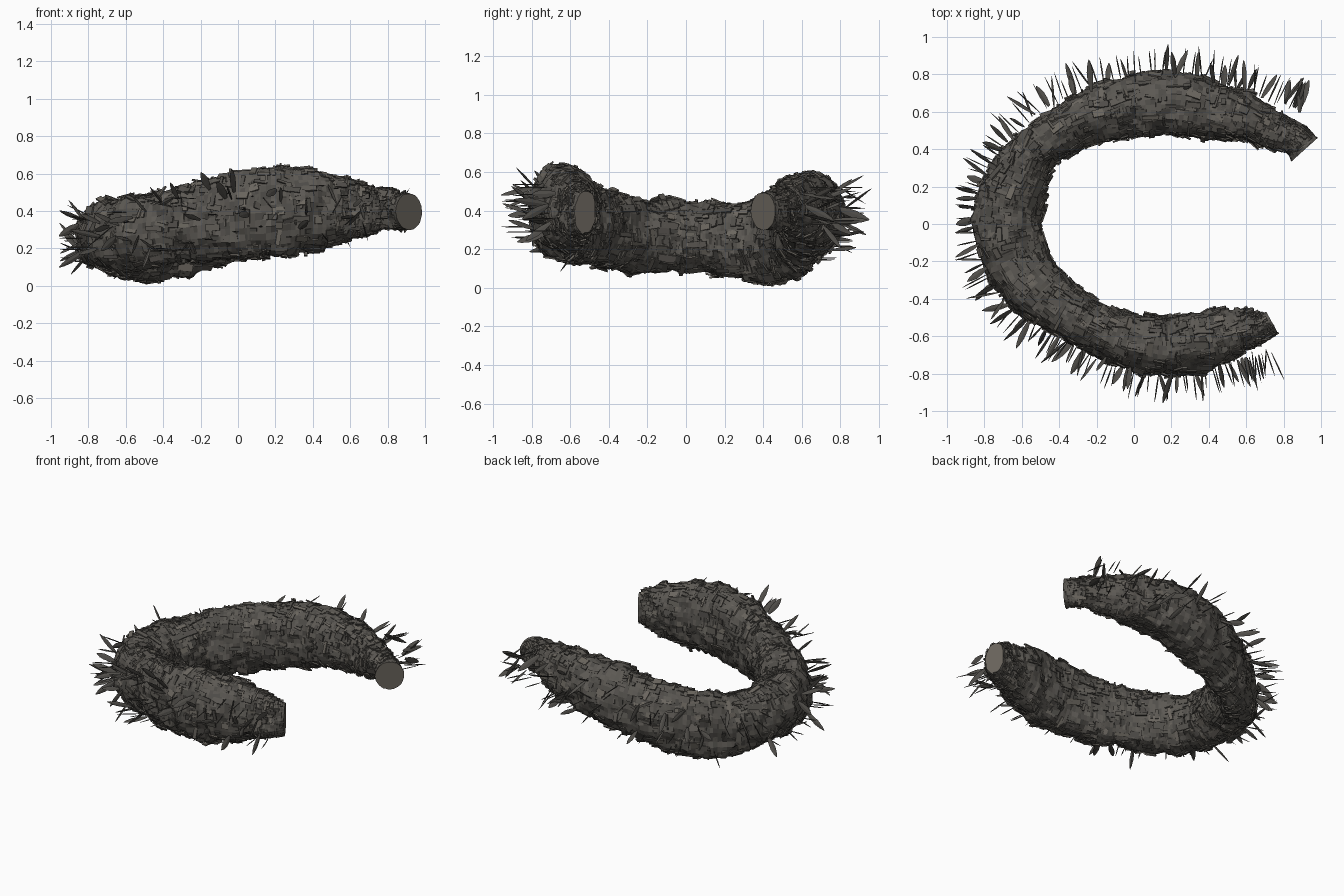
import bpy, bmesh, math, random
from mathutils import Vector, Matrix, noise

if "Cube" in bpy.data.objects:
    bpy.data.objects.remove(bpy.data.objects["Cube"])

random.seed(7)

# Path stations: x, y, centre height, half width, half height
STATIONS = [
    (.915, .40, .395, .096, .095), (.865, .455, .40, .08, .09), (.79, .49, .41, .08, .10),
    (.62, .56, .42, .115, .135),
    (.42, .605, .41, .15, .165), (.17, .64, .39, .167, .20), (-.10, .61, .335, .155, .22),
    (-.33, .525, .275, .13, .22), (-.53, .39, .24, .125, .215), (-.635, .20, .25, .17, .18),
    (-.68, 0, .265, .178, .175), (-.615, -.22, .27, .17, .185), (-.465, -.395, .30, .155, .19),
    (-.28, -.51, .33, .13, .20), (-.10, -.60, .365, .14, .22), (.13, -.65, .39, .15, .235),
    (.35, -.63, .41, .155, .22), (.55, -.575, .40, .115, .165), (.67, -.555, .395, .08, .12),
    (.735, -.52, .39, .06, .105)]
P = [Vector(s) for s in STATIONS]
LAST = len(P) - 1


def sample(u):
    """Smooth path point, tangent, outward side direction, half width, half height."""
    def spline(t):
        t = min(max(t, 0), LAST)
        i = min(int(t), LAST - 1)
        f = t - i
        b, c = P[i], P[i + 1]
        a = P[i - 1] if i else b * 2 - c
        d = P[i + 2] if i + 2 <= LAST else c * 2 - b
        return (b * 2 + (c - a) * f + (a * 2 - b * 5 + c * 4 - d) * f * f
                + (b * 3 - a - c * 3 + d) * f ** 3) * .5
    v, e = spline(u), spline(u + .03) - spline(u - .03)
    tan = Vector((e[0], e[1], 0)).normalized()
    return Vector(v[:3]), tan, Vector((tan.y, -tan.x, 0)), v[3], v[4]


def skin(u, a):
    """Point, outward normal and tangent on the tube; a = 0 is the outer side."""
    c, tan, side, w, h = sample(u)
    ca, sa = math.cos(a), math.sin(a)
    square = 1 + .05 * math.sin(2 * a) ** 2
    p = c + (side * ca * w + Vector((0, 0, sa * h))) * square
    n = (side * ca / w + Vector((0, 0, sa / h))).normalized()
    return p, n, tan


def lump(p):
    return .026 * noise.noise(p * 8) + .014 * noise.noise(p * 19)


def material(name, rgb):
    m = bpy.data.materials.new(name)
    m.diffuse_color = (*rgb, 1)
    m.use_nodes = True
    m.node_tree.nodes["Principled BSDF"].inputs["Base Color"].default_value = m.diffuse_color
    return m


SHADES = [material("bark_dark", (.08, .075, .067)), material("bark_mid", (.108, .10, .088)),
          material("bark_light", (.145, .132, .113)), material("cut_end", (.14, .125, .105))]


def finish(bm, name):
    bmesh.ops.recalc_face_normals(bm, faces=bm.faces)
    me = bpy.data.meshes.new(name)
    bm.to_mesh(me)
    bm.free()
    for m in SHADES:
        me.materials.append(m)
    ob = bpy.data.objects.new(name, me)
    bpy.context.collection.objects.link(ob)
    return ob


# Curved body: lumpy tube with flat cut ends
bm = bmesh.new()
RINGS, SIDES = 190, 40
rings = []
for i in range(RINGS + 1):
    u = LAST * i / RINGS
    fade = min(1, i / 20, (RINGS - i) / 14)
    ring = []
    for j in range(SIDES):
        p, n, t = skin(u, 2 * math.pi * j / SIDES)
        bump = lump(p) + random.uniform(-.005, .008)
        ring.append(bm.verts.new(p + n * bump * (.35 + .65 * fade)))
    rings.append(ring)
for r, s in zip(rings, rings[1:]):
    for j in range(SIDES):
        k = (j + 1) % SIDES
        f = bm.faces.new((r[j], r[k], s[k], s[j]))
        f.material_index = random.choice((0, 1, 1))
for r in (rings[0], rings[-1]):
    bm.faces.new(r).material_index = 3
finish(bm, "curved_body")

# Bark plates: thin slabs following the lumps of the skin, lengthwise or wrapped round
bm = bmesh.new()
for _ in range(2000):
    u = random.uniform(.5, LAST - .3)
    p, n, t = skin(u, random.uniform(0, 2 * math.pi))
    room = min(1, .4 + .3 * min(u, LAST - u))
    across = n.cross(t).normalized()
    t = across.cross(n)
    lx, ly = random.uniform(.03, .10), random.uniform(.012, .045)
    if random.random() < .4:
        lx, ly = ly * .7, lx * .9
    # lean the slab along the local slope
    slope_t = (lump(p + t * .02) - lump(p - t * .02)) / .04
    slope_a = (lump(p + across * .02) - lump(p - across * .02)) / .04
    m = Matrix((t, across, n)).transposed().to_4x4()
    m = Matrix.Translation(p + n * (lump(p) + random.uniform(-.005, .007)) * room) @ m
    m = m @ Matrix.Rotation(math.atan(slope_a) + random.gauss(0, .08), 4, 'X')
    m = m @ Matrix.Rotation(-math.atan(slope_t) + random.gauss(0, .08), 4, 'Y')
    m = m @ Matrix.Rotation(random.gauss(0, .1), 4, 'Z')
    m = m @ Matrix.Diagonal((lx * room, ly * room, .009, 1))
    new = bmesh.ops.create_cube(bm, size=1, matrix=m)["verts"]
    shade = random.choice((0, 0, 1, 1, 2))
    for f in {f for v in new for f in v.link_faces}:
        f.material_index = shade
finish(bm, "bark_plates")

# Leaf-shaped blades and thin rods fanning from the outer side
bm = bmesh.new()
COUNT = 165
for i in range(COUNT):
    u = 1.5 + (LAST - 2.3) * (i + random.random()) / COUNT
    a = random.uniform(-1, 1)
    c, tan, side, w, h = sample(u)
    out = (side + Vector((0, 0, math.sin(a) * .25))).normalized()
    base = c + side * (max(w, .15) * math.cos(a * .7) + .02) + Vector((0, 0, math.sin(a) * max(h, .14) * .9))
    if random.random() < .5:
        d = out + tan * random.gauss(0, .25) + Vector((0, 0, random.gauss(0, .6)))
        length, wide = random.uniform(.12, .19), random.uniform(.012, .022)
    else:
        d = side + tan * random.gauss(0, .05)
        length, wide = random.uniform(.11, .17), .004
    d.normalize()
    x = Matrix.Rotation(random.uniform(0, math.pi), 3, d) @ d.orthogonal().normalized()
    y = d.cross(x)
    # keep the tip inside the overall size
    while (base + d * length).x < -.975 or abs((base + d * length).y) > .98:
        length *= .95
    prev = None
    for f, k in ((0, .4), (.3, .9), (.6, 1), (.85, .6), (1, .12)):
        q = base + d * (length * f - .02)
        q.z = max(.02, q.z)
        ring = [bm.verts.new(q + o) for o in (x * wide * k, y * .004 * k, -x * wide * k, -y * .004 * k)]
        if prev:
            for j in range(4):
                bm.faces.new((prev[j], prev[(j + 1) % 4], ring[(j + 1) % 4], ring[j]))
        else:
            bm.faces.new(ring)
        prev = ring
    bm.faces.new(prev)
finish(bm, "outer_spikes")
